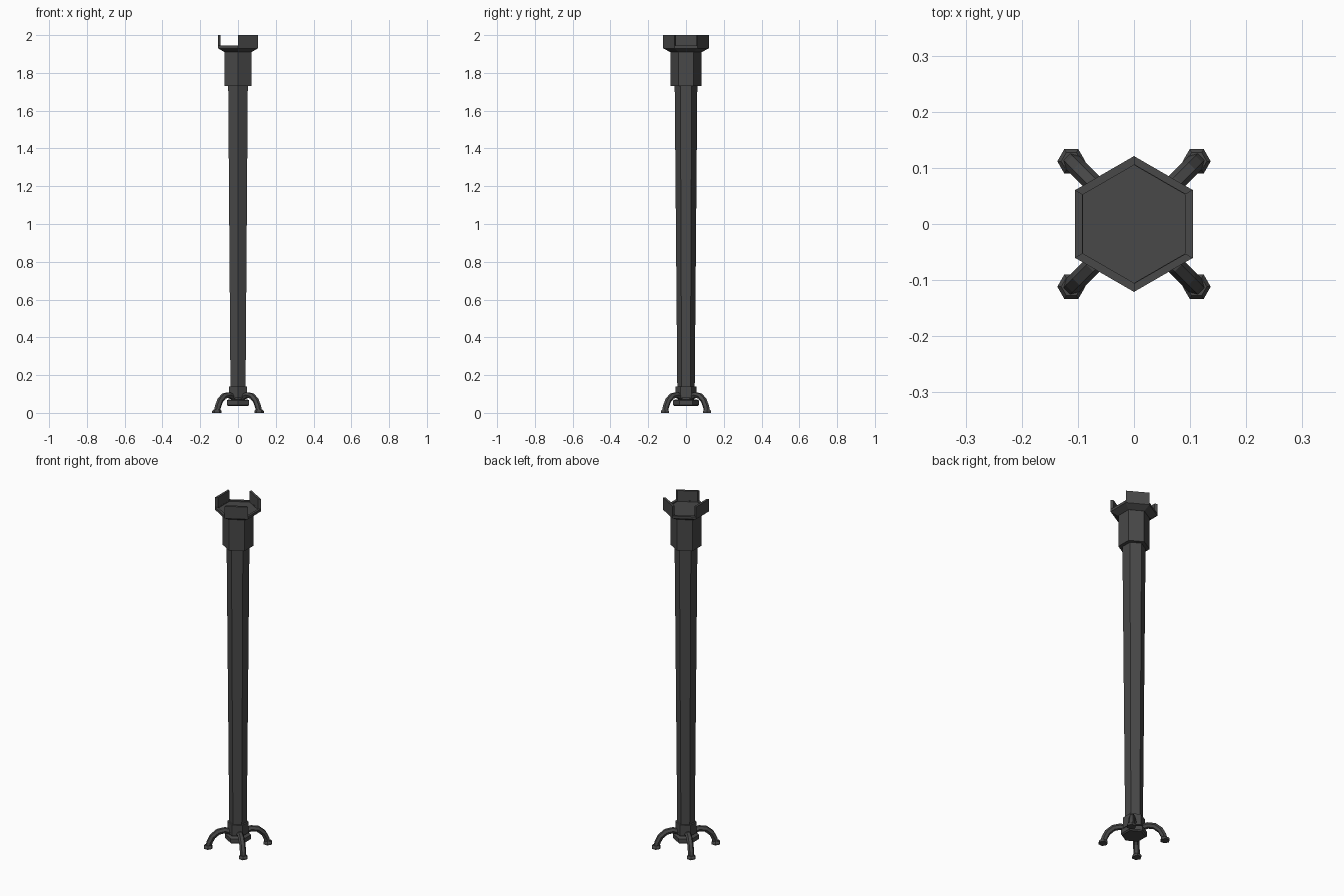
import bpy, bmesh, math
from mathutils import Vector

if "Cube" in bpy.data.objects:
    bpy.data.objects.remove(bpy.data.objects["Cube"])

iron = bpy.data.materials.new("dark iron")
iron.diffuse_color = (0.065, 0.065, 0.065, 1)
iron.use_nodes = True
iron.node_tree.nodes["Principled BSDF"].inputs["Base Color"].default_value = iron.diffuse_color


def finish(name, bm):
    bmesh.ops.recalc_face_normals(bm, faces=bm.faces)
    me = bpy.data.meshes.new(name)
    bm.to_mesh(me)
    bm.free()
    me.materials.append(iron)
    ob = bpy.data.objects.new(name, me)
    bpy.context.collection.objects.link(ob)
    return ob


def skin(bm, rings):
    """Join six-point rings into a closed tube."""
    rs = [[bm.verts.new(p) for p in r] for r in rings]
    for a, b in zip(rs, rs[1:]):
        for i in range(6):
            j = (i + 1) % 6
            bm.faces.new((a[i], a[j], b[j], b[i]))
    bm.faces.new(rs[0][::-1])
    bm.faces.new(rs[-1])


def hexagon(r, z, cx=0, cy=0, start=30):
    return [(cx + r * math.cos(math.radians(start + 60 * i)),
             cy + r * math.sin(math.radians(start + 60 * i)), z) for i in range(6)]


def hex_part(name, profile, cx=0, cy=0, start=30):
    bm = bmesh.new()
    skin(bm, [hexagon(r, z, cx, cy, start) for r, z in profile])
    return finish(name, bm)


# Pole, from bottom to top
hex_part("base_disc", [(0.06, 0.036), (0.068, 0.042), (0.068, 0.066), (0.055, 0.072)])
hex_part("base_neck", [(0.042, 0.06), (0.042, 0.09)])
hex_part("base_collar", [(0.056, 0.078), (0.056, 0.14)])
hex_part("shaft", [(0.046, 0.12), (0.060, 1.75)])
hex_part("top_collar", [(0.081, 1.73), (0.081, 1.915)])
# Flared cup with a slightly sunken floor
hex_part("cup", [(0.083, 1.91), (0.121, 1.93), (0.121, 1.944),
                 (0.105, 1.944), (0.105, 1.938)])

# Three upright plates on alternate sides of the cup
for k, ang in enumerate((60, 180, 300)):
    bm = bmesh.new()
    pts = []
    for r, a in ((0.121, -30), (0.121, 30), (0.106, 30), (0.106, -30)):
        t = math.radians(ang + a)
        pts.append((r * math.cos(t), r * math.sin(t)))
    lo = [bm.verts.new((x, y, 1.935)) for x, y in pts]
    hi = [bm.verts.new((x, y, 2.0)) for x, y in pts]
    bm.faces.new(lo[::-1])
    bm.faces.new(hi)
    for i in range(4):
        j = (i + 1) % 4
        bm.faces.new((lo[i], lo[j], hi[j], hi[i]))
    finish(f"cup_plate_{k + 1}", bm)

# Four curved legs with small hexagonal feet
path = [Vector(p) for p in ((0.03, 0.082), (0.07, 0.095), (0.105, 0.089),
                            (0.135, 0.064), (0.150, 0.034), (0.157, 0.008))]
for k in range(4):
    a = math.radians(45 + 90 * k)
    out = Vector((math.cos(a), math.sin(a), 0))
    side = Vector((-math.sin(a), math.cos(a), 0))
    up = Vector((0, 0, 1))
    rings = []
    for i, p in enumerate(path):
        t = (path[min(i + 1, len(path) - 1)] - path[max(i - 1, 0)]).normalized()
        n = out * -t.y + up * t.x
        c = out * p.x + up * p.y
        rings.append([c + 0.0165 * (side * math.cos(math.radians(60 * j))
                                    + n * math.sin(math.radians(60 * j))) for j in range(6)])
    bm = bmesh.new()
    skin(bm, rings)
    # keep the leg's end ring above the floor
    for v in bm.verts:
        v.co.z = max(v.co.z, 0.004)
    finish(f"leg_{k + 1}", bm)
    c = out * 0.158
    hex_part(f"foot_{k + 1}", [(0.025, 0), (0.025, 0.009), (0.018, 0.018)], c.x, c.y, 0)
